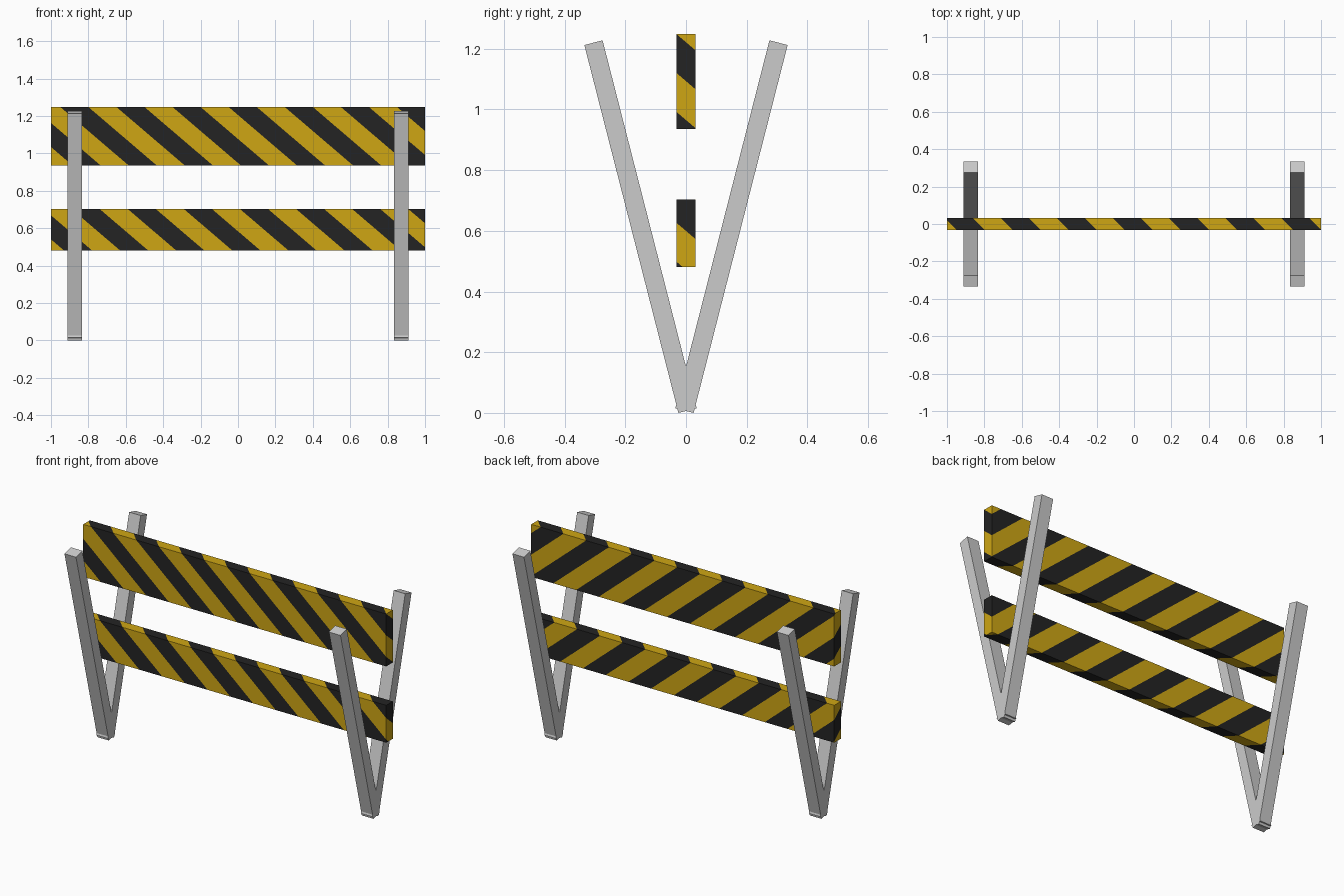
import bpy, bmesh, math
from mathutils import Vector

if "Cube" in bpy.data.objects:
    bpy.data.objects.remove(bpy.data.objects["Cube"])


def material(name, rgb):
    m = bpy.data.materials.new(name)
    m.diffuse_color = (*rgb, 1.0)
    m.use_nodes = True
    m.node_tree.nodes["Principled BSDF"].inputs["Base Color"].default_value = m.diffuse_color
    return m


YELLOW = material("warning yellow", (0.62, 0.38, 0.007))
BLACK = material("charcoal black", (0.017, 0.017, 0.017))
GREY = material("light grey", (0.6, 0.6, 0.6))

PERIOD = 0.30
STRIPE = Vector((1.0, 1.0, 1.17))     # diagonal stripe direction


def add_object(name, bm, mats):
    bmesh.ops.recalc_face_normals(bm, faces=bm.faces)
    me = bpy.data.meshes.new(name)
    bm.to_mesh(me)
    bm.free()
    for m in mats:
        me.materials.append(m)
    ob = bpy.data.objects.new(name, me)
    bpy.context.collection.objects.link(ob)
    return ob


def box(size, center):
    bm = bmesh.new()
    bmesh.ops.create_cube(bm, size=1.0)
    bmesh.ops.scale(bm, vec=size, verts=bm.verts)
    bmesh.ops.translate(bm, vec=center, verts=bm.verts)
    return bm


def striped_board(name, z0, z1, start):
    """Board cut by diagonal planes; a black stripe starts at x = start on the front top edge."""
    bm = box((2.0, 0.062, z1 - z0), (0, 0, (z0 + z1) / 2))
    origin = Vector((start, -0.031, z1))
    for k in range(-16, 6):
        bmesh.ops.bisect_plane(
            bm, geom=bm.verts[:] + bm.edges[:] + bm.faces[:],
            plane_co=origin + Vector((k * PERIOD / 2, 0, 0)), plane_no=STRIPE)
    for f in bm.faces:
        s = (f.calc_center_median() - origin).dot(STRIPE)
        f.material_index = 1 if (s % PERIOD) < PERIOD / 2 else 0
    add_object(name, bm, [YELLOW, BLACK])


# striped boards
striped_board("upper_board", 0.935, 1.248, 0.85)
striped_board("lower_board", 0.48, 0.703, 0.91)

# V-shaped pairs of legs
bottom, top = Vector((0, -0.005, 0.0077)), Vector((0, 0.305, 1.22))
length = (top - bottom).length
tilt = math.atan2(top.y - bottom.y, top.z - bottom.z)
for side, x in (("left", -0.873), ("right", 0.873)):
    for end, sy in (("front", -1), ("back", 1)):
        mid = (bottom + top) / 2
        leg = add_object(f"{end}_{side}_leg", box((0.076, 0.062, length), (0, 0, 0)), [GREY])
        leg.location = (x, mid.y * sy, mid.z)
        leg.rotation_euler.x = -tilt * sy
